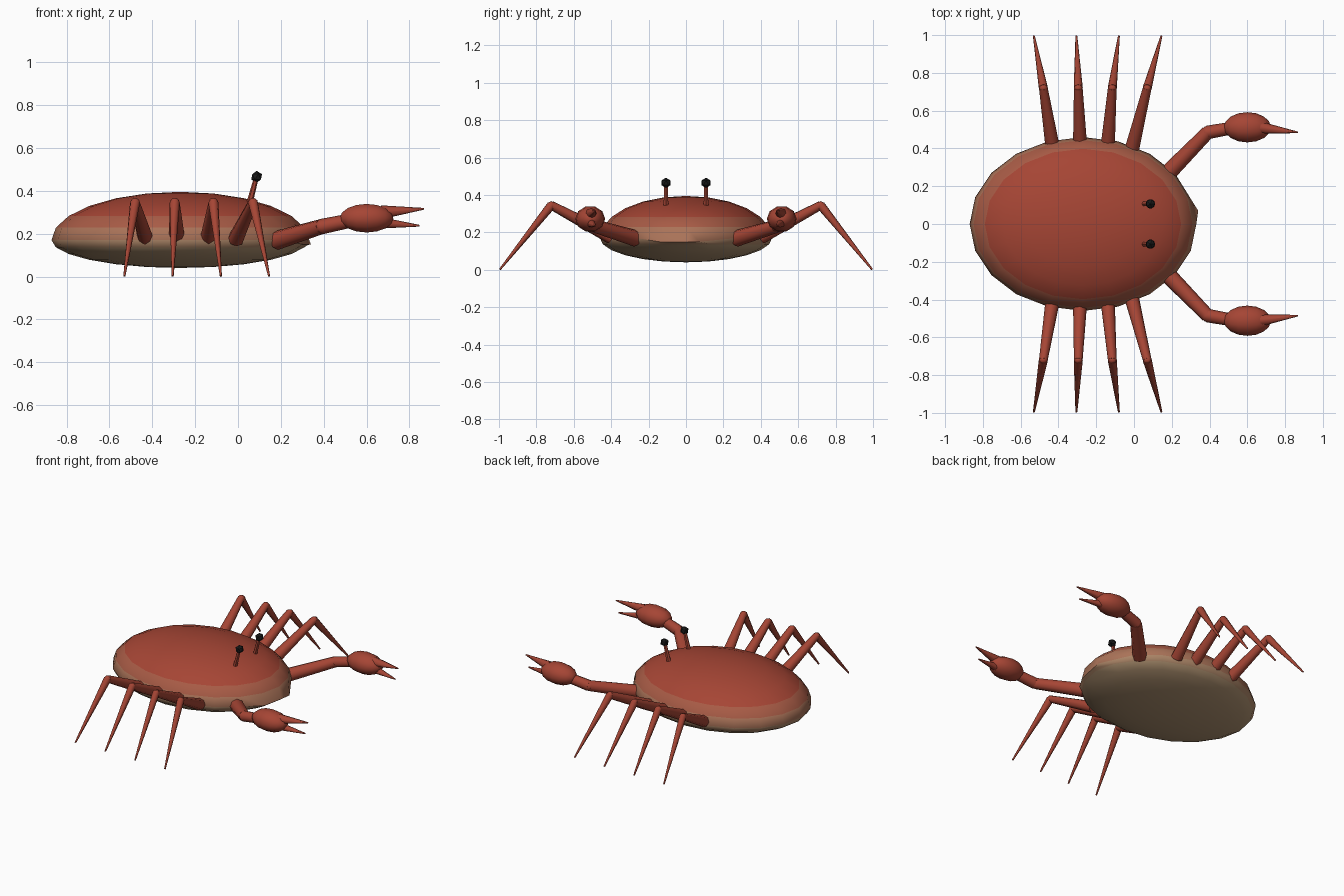
import bpy, bmesh, math
from mathutils import Vector, Matrix

if "Cube" in bpy.data.objects:
    bpy.data.objects.remove(bpy.data.objects["Cube"])


def material(name, rgb):
    m = bpy.data.materials.new(name)
    m.diffuse_color = (*rgb, 1)
    m.use_nodes = True
    m.node_tree.nodes["Principled BSDF"].inputs["Base Color"].default_value = m.diffuse_color
    return m


RED, TAN = (0.38, 0.06, 0.035), (0.42, 0.28, 0.16)
mix = lambda t: tuple(a + (b - a) * t for a, b in zip(RED, TAN))
red = material("red_shell", RED)
black = material("eye_black", (0.01, 0.01, 0.01))
# shell shades from red on top to tan underneath
shades = [red] + [material(f"shell_blend_{i}", mix(t)) for i, t in enumerate((0.2, 0.5, 0.8, 1))]


def finish(name, bm, mats, smooth=True):
    bmesh.ops.recalc_face_normals(bm, faces=bm.faces)
    for f in bm.faces:
        f.smooth = smooth
    me = bpy.data.meshes.new(name)
    bm.to_mesh(me)
    bm.free()
    for m in mats:
        me.materials.append(m)
    ob = bpy.data.objects.new(name, me)
    bpy.context.collection.objects.link(ob)
    if smooth:
        me.set_sharp_from_angle(angle=math.radians(50))
    return ob


def rod(bm, a, b, r1, r2, sides=8):
    a, b = Vector(a), Vector(b)
    d = b - a
    rot = d.to_track_quat('Z', 'Y').to_matrix().to_4x4()
    bmesh.ops.create_cone(bm, cap_ends=True, segments=sides, radius1=r1, radius2=r2,
                          depth=d.length, matrix=Matrix.Translation((a + b) / 2) @ rot)


def ball(bm, c, size, u=10, v=8):
    bmesh.ops.create_uvsphere(bm, u_segments=u, v_segments=v, radius=1,
                              matrix=Matrix.Translation(c) @ Matrix.Rotation(math.pi / 2, 4, 'Y')
                              @ Matrix.Diagonal((size[2], size[1], size[0], 1)))


# Body: flattened ellipsoid with a taller upper half and a small front lip
bm = bmesh.new()
bmesh.ops.create_uvsphere(bm, u_segments=20, v_segments=12, radius=1)
for v in bm.verts:
    x, y, z = v.co
    v.co = (-0.27 + 0.6 * x, 0.46 * y, 0.17 + z * (0.225 if z > 0 else 0.13))
    if x > 0.9 and abs(z) < 0.1:
        v.co.z -= 0.02
        if 0.1 < y < 0.35:
            v.co.x, v.co.y = 0.34, 0.07
for f in bm.faces:
    z = f.calc_center_median().z
    f.material_index = sum(z < lim for lim in (0.27, 0.23, 0.175, 0.13))
finish("body", bm, shades)

for side, s in (("left", 1), ("right", -1)):
    # Walking legs: base, knee and foot x positions
    for i, (bx, kx, fx) in enumerate([(-0.43, -0.48, -0.53), (-0.285, -0.295, -0.305),
                                      (-0.14, -0.115, -0.08), (-0.01, 0.07, 0.145)]):
        bm = bmesh.new()
        knee = (kx, 0.72 * s, 0.345)
        rod(bm, (bx, 0.40 * s, 0.175), knee, 0.038, 0.023)
        rod(bm, knee, (fx, 0.995 * s, 0.002), 0.024, 0.005)
        ball(bm, knee, (0.022, 0.022, 0.022), 8, 6)
        finish(f"leg_{side}_{i + 1}", bm, [red])

    # Claw arm with elbow
    bm = bmesh.new()
    elbow = (0.39, 0.485 * s, 0.233)
    rod(bm, (0.18, 0.27 * s, 0.168), elbow, 0.045, 0.036)
    rod(bm, elbow, (0.53, 0.51 * s, 0.262), 0.036, 0.033)
    ball(bm, elbow, (0.035, 0.035, 0.035), 8, 6)
    finish(f"claw_arm_{side}", bm, [red])

    # Pincer: bulb and two fingers
    bm = bmesh.new()
    ball(bm, (0.6, 0.512 * s, 0.272), (0.125, 0.08, 0.07))
    rod(bm, (0.67, 0.51 * s, 0.30), (0.868, 0.485 * s, 0.316), 0.032, 0.004)
    rod(bm, (0.67, 0.51 * s, 0.25), (0.847, 0.485 * s, 0.237), 0.026, 0.004)
    finish(f"pincer_{side}", bm, [red])

    # Eye stalk and eye
    bm = bmesh.new()
    rod(bm, (0.052, 0.107 * s, 0.335), (0.085, 0.107 * s, 0.46), 0.015, 0.011, 6)
    finish(f"eye_stalk_{side}", bm, [red])
    bm = bmesh.new()
    bmesh.ops.create_icosphere(bm, subdivisions=1, radius=0.028,
                               matrix=Matrix.Translation((0.087, 0.107 * s, 0.465)))
    finish(f"eye_{side}", bm, [black], smooth=False)
